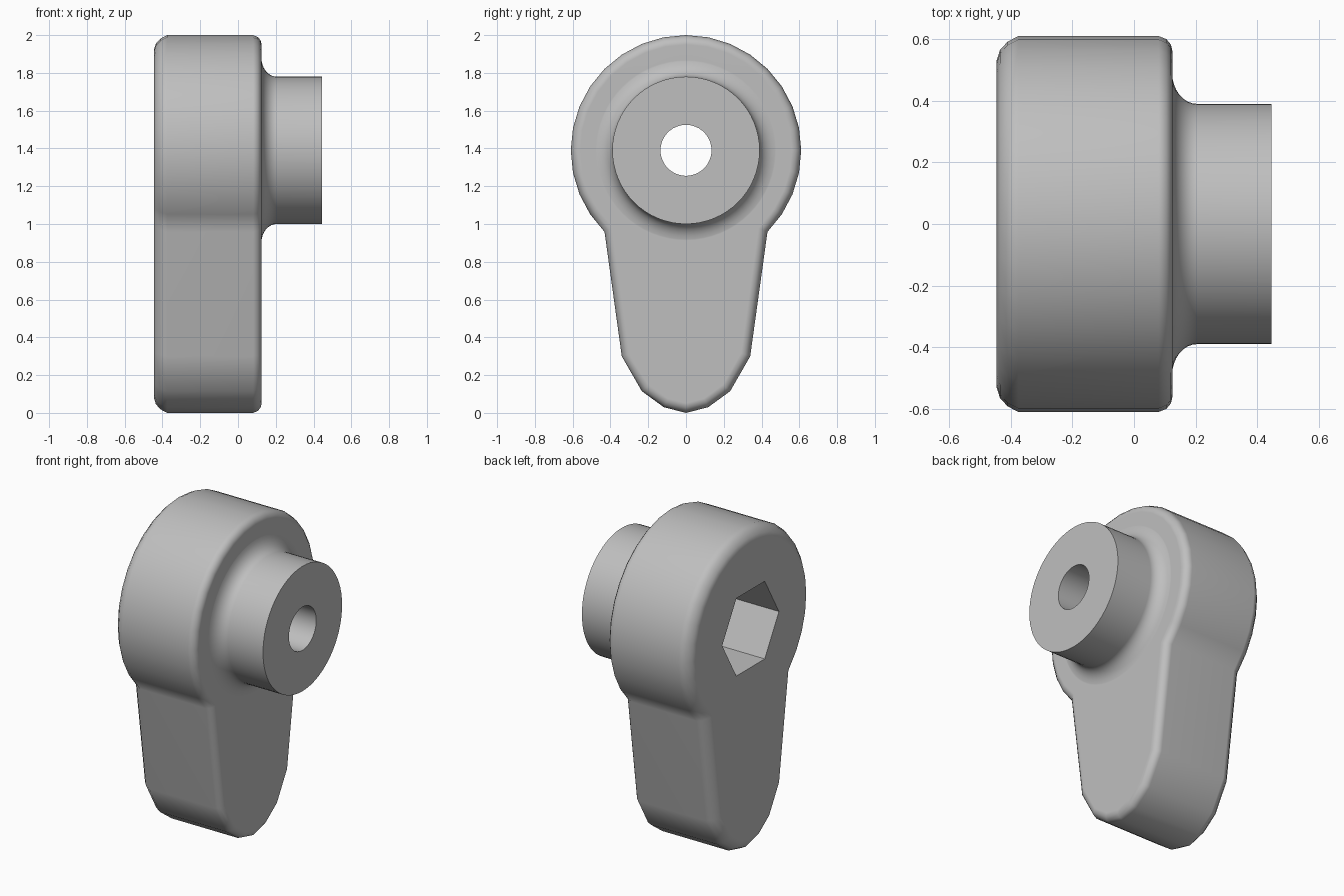
import bpy
import bmesh
from math import sin, cos, pi, radians
from mathutils import Vector

if "Cube" in bpy.data.objects:
    bpy.data.objects.remove(bpy.data.objects["Cube"])

AXIS_Z = 1.39      # height of the pivot axis
RADIUS = 0.61      # round head of the lever
HALF = 0.446       # half of the total width

grey = bpy.data.materials.new("grey")
grey.use_nodes = True
colour = (0.52, 0.52, 0.52, 1)
grey.diffuse_color = colour
grey.node_tree.nodes["Principled BSDF"].inputs["Base Color"].default_value = colour


def loft(name, rings):
    """Skin closed rings of (x, y, z) points and cap both ends."""
    bm = bmesh.new()
    loops = [[bm.verts.new(p) for p in ring] for ring in rings]
    for a, b in zip(loops, loops[1:]):
        for i in range(len(a)):
            j = (i + 1) % len(a)
            bm.faces.new((a[i], a[j], b[j], b[i]))
    bm.faces.new(loops[0])
    bm.faces.new(loops[-1])
    bmesh.ops.recalc_face_normals(bm, faces=bm.faces)
    mesh = bpy.data.meshes.new(name)
    bm.to_mesh(mesh)
    bm.free()
    mesh.materials.append(grey)
    obj = bpy.data.objects.new(name, mesh)
    bpy.context.collection.objects.link(obj)
    return obj


def circle(x, r, n):
    return [(x, r * cos(2 * pi * i / n), AXIS_Z + r * sin(2 * pi * i / n)) for i in range(n)]


def inset(points, d):
    """Mitred inward offset of a counter-clockwise outline."""
    out = []
    for i, p in enumerate(points):
        e1 = (p - points[i - 1]).normalized()
        e2 = (points[(i + 1) % len(points)] - p).normalized()
        n1, n2 = Vector((-e1.y, e1.x)), Vector((-e2.y, e2.x))
        out.append(p + (n1 + n2) * d / (1 + n1.dot(n2)))
    return out


def combine(target, tool, operation):
    mod = target.modifiers.new(operation.lower(), 'BOOLEAN')
    mod.object, mod.operation, mod.solver = tool, operation, 'EXACT'
    bpy.context.view_layer.objects.active = target
    bpy.ops.object.modifier_apply(modifier=mod.name)
    bpy.data.objects.remove(tool)


# Lever outline: round head, straight flanks, faceted tip
outline = [Vector((RADIUS * cos(a), AXIS_Z + RADIUS * sin(a)))
           for a in (radians(-45 + 11.25 * i) for i in range(25))]
tip = [(0.34, 0.30), (0.234, 0.115), (0.117, 0.03)]
outline += [Vector((-y, z)) for y, z in tip] + [Vector((0, 0))]
outline += [Vector(p) for p in reversed(tip)]

# Body with a wide rounded edge on one side and a tight one on the other
edge = [(-HALF, 0.08), (-0.435, 0.045), (-0.41, 0.018), (-0.375, 0),
        (0.08, 0), (0.105, 0.01), (0.12, 0.028), (0.125, 0.05)]
lever = loft("lever_body", [[(x, p.x, p.y) for p in inset(outline, d)] for x, d in edge])

# Boss that flares into the body
flare = [(0.204 - 0.08 * sin(t), 0.49 - 0.1 * cos(t))
         for t in (pi / 2 * (1 - i / 8) for i in range(9))]
profile = [(0.0, 0.49)] + flare + [(HALF, 0.39)]
combine(lever, loft("boss", [circle(x, r, 64) for x, r in profile]), 'UNION')

# Bolt bore and hexagonal recess
combine(lever, loft("bore", [circle(x, 0.135, 48) for x in (-1, 1)]), 'DIFFERENCE')
combine(lever, loft("hex_recess", [circle(x, 0.28, 6) for x in (-1, -0.05)]), 'DIFFERENCE')

# Smooth shading with crisp rims and flat end faces
bpy.ops.object.select_all(action='DESELECT')
lever.select_set(True)
bpy.context.view_layer.objects.active = lever
bpy.ops.object.shade_smooth_by_angle(angle=radians(30))
weighted = lever.modifiers.new("weighted_normals", 'WEIGHTED_NORMAL')
weighted.keep_sharp = True
